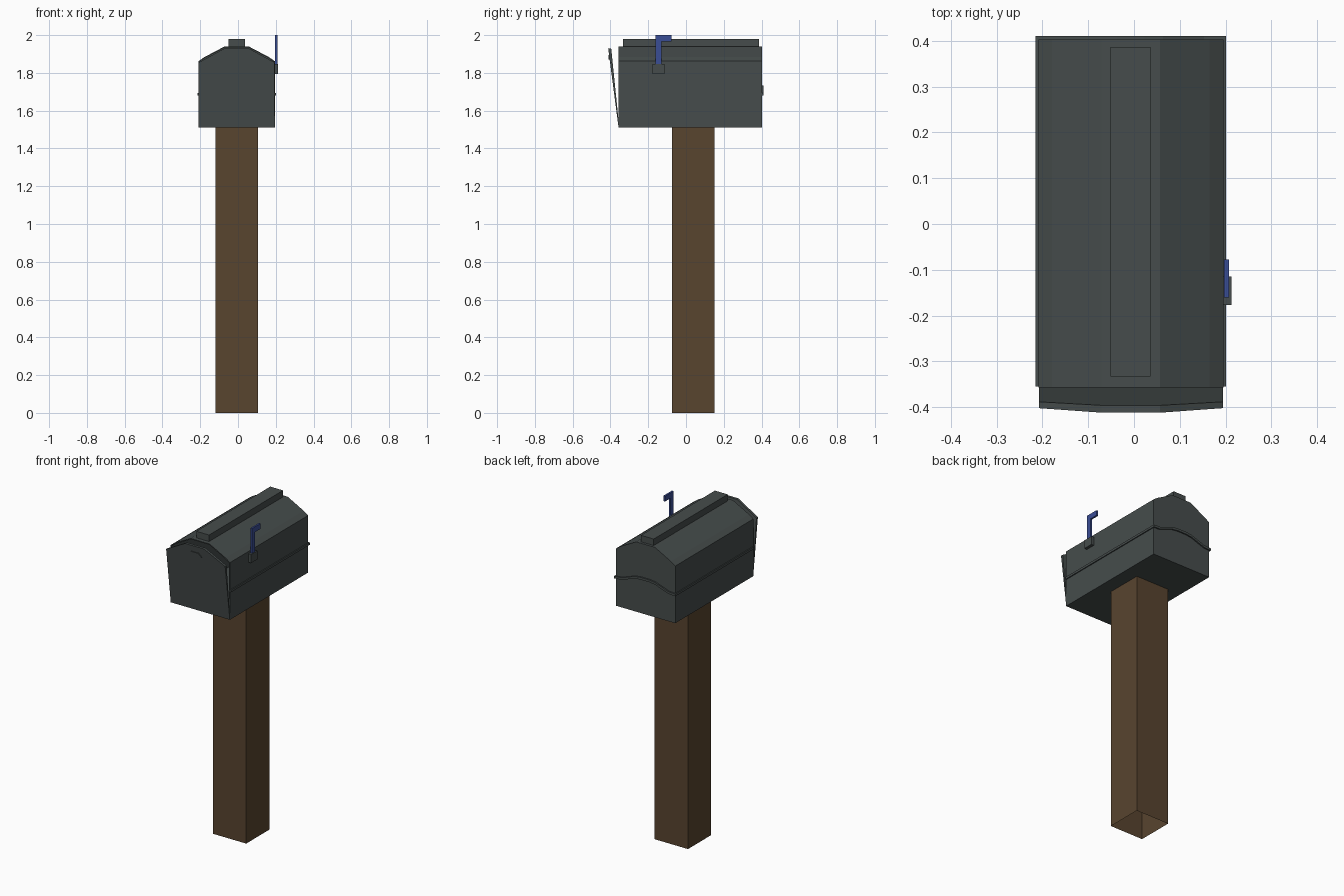
import bpy, bmesh

if "Cube" in bpy.data.objects:
    bpy.data.objects.remove(bpy.data.objects["Cube"])

CX = -0.007                      # centre line of the box
Y0, Y1, Z0 = -0.357, 0.403, 1.51


def material(name, rgb):
    m = bpy.data.materials.new(name)
    m.diffuse_color = (*rgb, 1)
    m.use_nodes = True
    m.node_tree.nodes["Principled BSDF"].inputs["Base Color"].default_value = m.diffuse_color
    return m


metal = material("dark grey metal", (0.061, 0.073, 0.072))
wood = material("brown wood", (0.098, 0.058, 0.028))
blue = material("blue flag paint", (0.042, 0.075, 0.30))


def finish(name, bm, mat):
    bmesh.ops.recalc_face_normals(bm, faces=bm.faces)
    me = bpy.data.meshes.new(name)
    bm.to_mesh(me)
    bm.free()
    me.materials.append(mat)
    ob = bpy.data.objects.new(name, me)
    bpy.context.collection.objects.link(ob)
    return ob


def loft(name, a, b, mat, cap_a=True, cap_b=True):
    """Join two matching outlines of 3D points."""
    bm = bmesh.new()
    va, vb = [[bm.verts.new(p) for p in ring] for ring in (a, b)]
    n = len(va)
    for i in range(n):
        j = (i + 1) % n
        bm.faces.new((va[i], va[j], vb[j], vb[i]))
    if cap_a:
        bm.faces.new(va)
    if cap_b:
        bm.faces.new(vb)
    return finish(name, bm, mat)


def box(name, x0, x1, y0, y1, z0, z1, mat, caps=True):
    ring = [(x0, y0), (x1, y0), (x1, y1), (x0, y1)]
    return loft(name, [(x, y, z0) for x, y in ring],
                [(x, y, z1) for x, y in ring], mat, caps, caps)


def mirrored(half):
    return [(CX + x, z) for x, z in half] + [(CX - x, z) for x, z in reversed(half)]


# Post, open at both ends
box("post", -0.12, 0.107, -0.073, 0.152, 0, Z0, wood, caps=False)

# Box shell, open at the front behind the door
prof = mirrored([(0.202, Z0), (0.202, 1.862), (0.172, 1.883), (0.064, 1.94)])
shell = loft("box_shell", [(x, Y0, z) for x, z in prof],
             [(x, Y1, z) for x, z in prof], metal, cap_a=False)
solid = shell.modifiers.new("thickness", 'SOLIDIFY')
solid.thickness, solid.offset = 0.006, -1

# Ridge on the roof
box("roof_ridge", -0.051, 0.036, -0.333, 0.387, 1.935, 1.98, metal)

# Door hinged at the bottom and leaning outward
def door_y(z):
    return Y0 - 0.055 * (z - Z0) / 0.42


door = mirrored([(0.201, Z0), (0.201, 1.855), (0.064, 1.93)])
loft("door", [(x, door_y(z), z) for x, z in door],
     [(x, door_y(z) + 0.004 + 0.012 * (z - Z0) / 0.42, z) for x, z in door], metal)

# Small door handle plate
handle = mirrored([(0.046, 1.87), (0.024, 1.892)])
loft("door_handle", [(x, door_y(z) - 0.005, z) for x, z in handle],
     [(x, door_y(z) + 0.002, z) for x, z in handle], metal)

# Raised band along both sides, arching over the back
for side, name in ((-1, "left"), (1, "right")):
    xs = sorted((CX + side * 0.199, CX + side * 0.208))
    box(name + "_band", *xs, Y0 + 0.002, 0.411, 1.68, 1.694, metal)
half = [(0.208, 1.68), (0.16, 1.683), (0.07, 1.715), (0.03, 1.72)]
low = mirrored(half)
arch = low + [(x, z + 0.014) for x, z in reversed(low)]
loft("back_band", [(x, Y1 - 0.003, z) for x, z in arch],
     [(x, 0.411, z) for x, z in arch], metal)

# Flag and its bracket
box("flag_bracket", 0.193, 0.213, -0.177, -0.115, 1.795, 1.847, metal)
flag = [(-0.161, 1.84), (-0.131, 1.84), (-0.131, 1.967),
        (-0.078, 1.967), (-0.078, 2.0), (-0.161, 2.0)]
loft("flag", [(0.197, y, z) for y, z in flag],
     [(0.208, y, z) for y, z in flag], blue)
